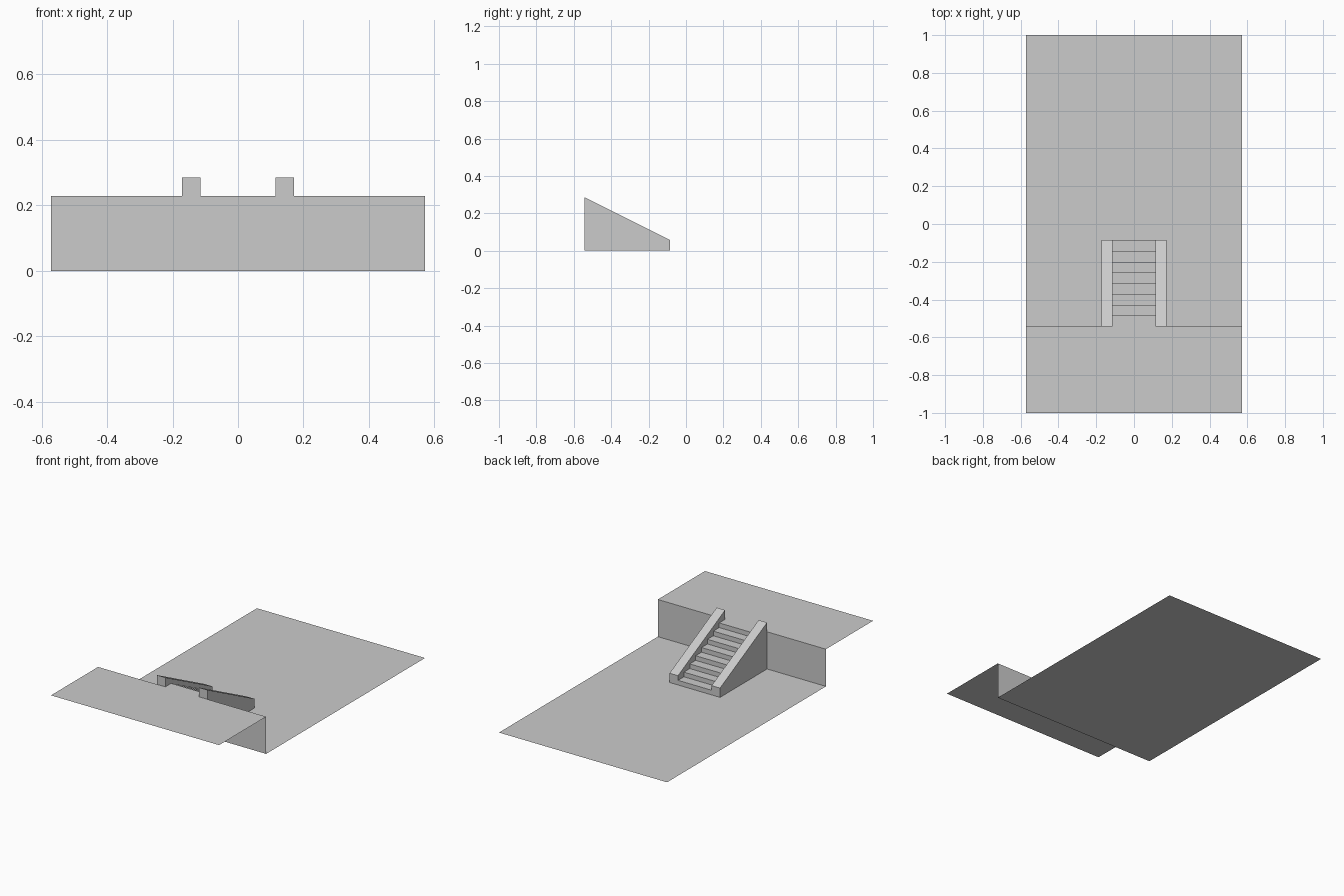
import bpy
import bmesh

if "Cube" in bpy.data.objects:
    bpy.data.objects.remove(bpy.data.objects["Cube"])

U = 2 / 35            # modelling unit: the sheet is 35 units long
HALF_W = 10 * U       # half width of the ground
WALL_Y = -9.5 * U     # retaining wall, also the head of the stairs
FOOT_Y = -1.5 * U     # foot of the stairs
TOP_Z = 4 * U         # height of the upper level
STEPS = 8

grey = bpy.data.materials.new("plain_grey")
grey.diffuse_color = (0.6, 0.6, 0.6, 1)
grey.use_nodes = True
grey.node_tree.nodes["Principled BSDF"].inputs["Base Color"].default_value = grey.diffuse_color


def extrude_profile(name, profile, x0, x1, solid):
    """Sweep a (y, z) profile from x0 to x1, as an open sheet or a closed prism."""
    bm = bmesh.new()
    a = [bm.verts.new((x0, y, z)) for y, z in profile]
    b = [bm.verts.new((x1, y, z)) for y, z in profile]
    n = len(profile)
    for i in range(n if solid else n - 1):
        j = (i + 1) % n
        bm.faces.new((a[i], b[i], b[j], a[j]))
    if solid:
        bm.faces.new(a)
        bm.faces.new(b[::-1])
        bmesh.ops.recalc_face_normals(bm, faces=bm.faces)
    mesh = bpy.data.meshes.new(name)
    bm.to_mesh(mesh)
    bm.free()
    mesh.materials.append(grey)
    obj = bpy.data.objects.new(name, mesh)
    bpy.context.collection.objects.link(obj)
    return obj


# Ground sheet: upper level, retaining wall, lower level
extrude_profile("terraced_ground",
                [(-1, TOP_Z), (WALL_Y, TOP_Z), (WALL_Y, 0), (1, 0)],
                -HALF_W, HALF_W, False)

# Steps: ribbon of treads and risers, the top tread level with the upper ground
run, rise = (FOOT_Y - WALL_Y) / STEPS, TOP_Z / STEPS
steps = []
for i in range(STEPS):
    y, z = WALL_Y + i * run, TOP_Z - i * rise
    steps += [(y, z), (y + run, z)]
steps.append((FOOT_Y, 0))
extrude_profile("steps", steps, -2 * U, 2 * U, False)

# Sloping side walls on both sides of the steps
side = [(WALL_Y, 0), (FOOT_Y, 0), (FOOT_Y, U), (WALL_Y, 5 * U)]
for label, x0 in (("left", -3 * U), ("right", 2 * U)):
    extrude_profile("stair_side_wall_" + label, side, x0, x0 + U, True)
